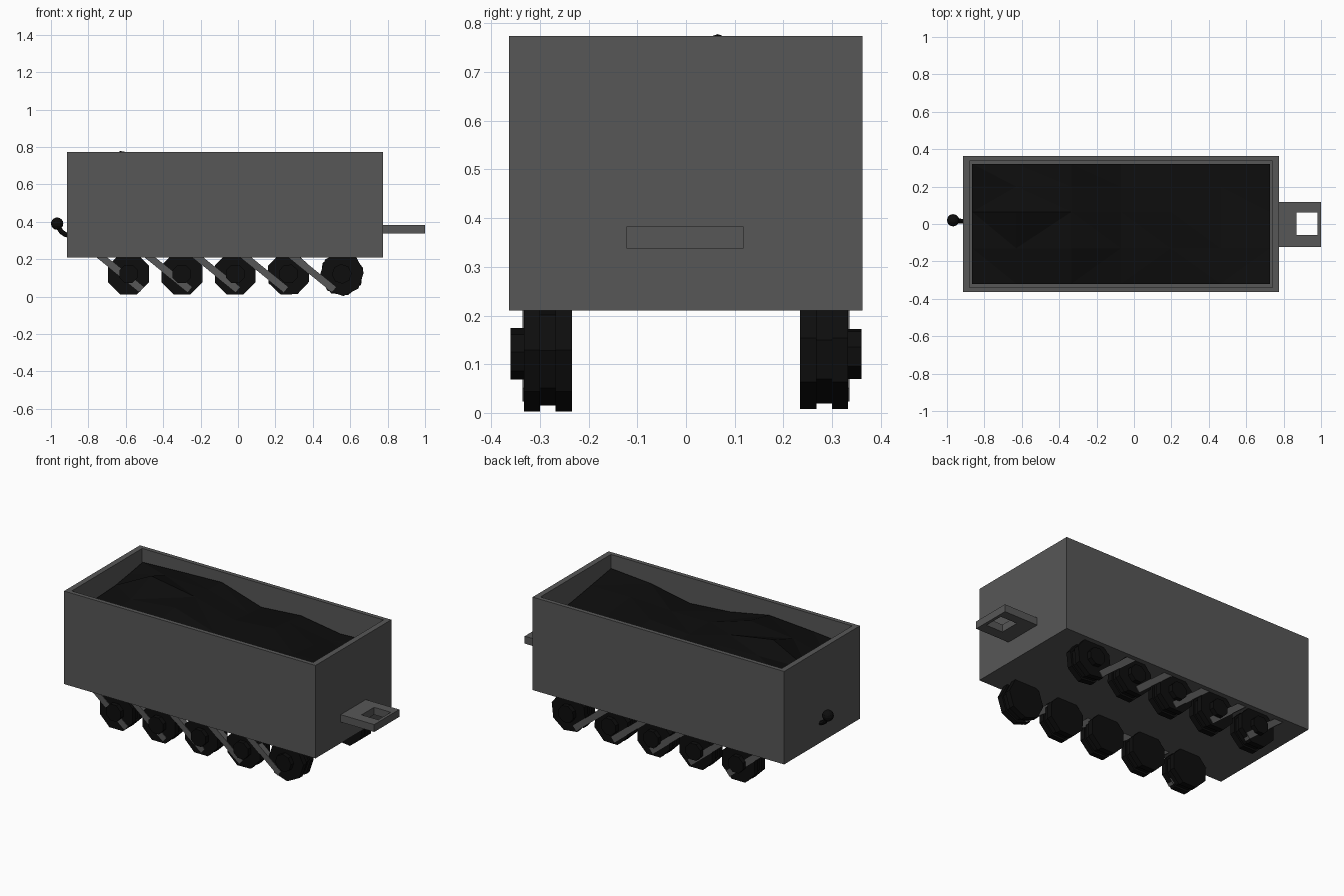
import bpy, bmesh, math
from mathutils import Vector, Matrix

if "Cube" in bpy.data.objects:
    bpy.data.objects.remove(bpy.data.objects["Cube"])


def material(name, c):
    m = bpy.data.materials.new(name)
    m.diffuse_color = (c, c, c, 1)
    m.use_nodes = True
    m.node_tree.nodes["Principled BSDF"].inputs["Base Color"].default_value = m.diffuse_color
    return m


GREY = material("dark_grey", 0.095)
BLACK = material("black", 0.004)


def finish(name, bm, mat):
    bmesh.ops.recalc_face_normals(bm, faces=bm.faces)
    me = bpy.data.meshes.new(name)
    bm.to_mesh(me)
    bm.free()
    me.materials.append(mat)
    ob = bpy.data.objects.new(name, me)
    bpy.context.collection.objects.link(ob)
    return ob


def box(bm, lo, hi):
    lo, hi = Vector(lo), Vector(hi)
    mat = Matrix.Translation((lo + hi) / 2) @ Matrix.Diagonal((*(hi - lo), 1))
    return bmesh.ops.create_cube(bm, size=1, matrix=mat)["verts"]


# Open-topped wagon body: inset the top face and sink it
bm = bmesh.new()
box(bm, (-0.913, -0.364, 0.21), (0.775, 0.363, 0.774))
top = max(bm.faces, key=lambda f: f.calc_center_median().z)
bmesh.ops.inset_region(bm, faces=[top], thickness=0.048)
for v in top.verts:
    v.co.y *= 1.025
sunk = bmesh.ops.extrude_face_region(bm, geom=[top])["geom"]
bmesh.ops.translate(bm, vec=(0, 0, -0.45), verts=[g for g in sunk if isinstance(g, bmesh.types.BMVert)])
bmesh.ops.delete(bm, geom=[top] if top.is_valid else [], context="FACES_ONLY")
finish("wagon_body", bm, GREY)

# Uneven coal heap: rows run from front to back
ys = (-0.32, -0.13, 0.065, 0.2, 0.322)
heights = ((0.66, 0.68, 0.70, 0.65, 0.63, 0.68, 0.70),
           (0.65, 0.71, 0.74, 0.66, 0.66, 0.67, 0.67),
           (0.66, 0.778, 0.73, 0.66, 0.68, 0.65, 0.64),
           (0.68, 0.73, 0.72, 0.65, 0.67, 0.63, 0.63),
           (0.70, 0.71, 0.72, 0.64, 0.66, 0.62, 0.63))
bm = bmesh.new()
rows = [[bm.verts.new((-0.865 + 1.592 * i / 6 + (-0.03 if i == 1 else 0), y, z)) for i, z in enumerate(hs)]
        for y, hs in zip(ys, heights)]
for a, b in zip(rows, rows[1:]):
    for i in range(6):
        bm.faces.new((a[i], a[i + 1], b[i + 1], b[i]))
bmesh.ops.triangulate(bm, faces=bm.faces)
finish("coal", bm, BLACK)

# Hitch plate with a square hole, made from four bars around the hole
bm = bmesh.new()
xs, hy = (0.775, 0.87, 0.982, 1.0), (-0.122, -0.058, 0.062, 0.118)
grid = [[bm.verts.new((x, y, 0.338)) for y in hy] for x in xs]
cells = [bm.faces.new((grid[i][j], grid[i + 1][j], grid[i + 1][j + 1], grid[i][j + 1]))
         for i in range(3) for j in range(3) if (i, j) != (1, 1)]
up = bmesh.ops.extrude_face_region(bm, geom=cells, use_keep_orig=True)["geom"]
bmesh.ops.translate(bm, vec=(0, 0, 0.045), verts=[g for g in up if isinstance(g, bmesh.types.BMVert)])
finish("hitch_plate", bm, GREY)

# Ball hook on the rear end with a curved stem
bm = bmesh.new()
bmesh.ops.create_uvsphere(bm, u_segments=12, v_segments=8, radius=0.033,
                          matrix=Matrix.Translation((-0.967, 0.02, 0.39)))
path = [Vector(p) for p in ((-0.962, 0.02, 0.375), (-0.945, 0.017, 0.347), (-0.925, 0.015, 0.333), (-0.9, 0.015, 0.325))]
for a, b in zip(path, path[1:]):
    rot = (b - a).to_track_quat("Z", "Y").to_matrix().to_4x4()
    bmesh.ops.create_cone(bm, cap_ends=True, segments=8, radius1=0.013, radius2=0.013, depth=(b - a).length + 0.006,
                          matrix=Matrix.Translation((a + b) / 2) @ rot)
finish("ball_hook", bm, BLACK)

# Octagonal grooved wheels with hubs, plus slanted struts, on both sides
PROFILE = ((0.234, 0.118), (0.268, 0.118), (0.268, 0.106), (0.300, 0.106),
           (0.300, 0.118), (0.333, 0.118), (0.333, 0.053), (0.361, 0.053))
for side, label in ((-1, "front"), (1, "back")):
    for k in range(5):
        cx, cz = -0.585 + 0.285 * k, 0.121
        turn = math.radians((22.5, 22.5, 22.5, 24, 4 if side < 0 else 16)[k])
        bm = bmesh.new()
        rings = [[bm.verts.new((cx + r * math.cos(turn + n * math.pi / 4), side * y,
                                cz + r * math.sin(turn + n * math.pi / 4))) for n in range(8)]
                 for y, r in PROFILE]
        for a, b in zip(rings, rings[1:]):
            for n in range(8):
                bm.faces.new((a[n], a[n - 1], b[n - 1], b[n]))
        bm.faces.new(rings[0])
        bm.faces.new(rings[-1])
        finish(f"{label}_wheel_{k + 1}", bm, BLACK)

        # Strut from the body's underside down across the wheel
        bm = bmesh.new()
        sx = -0.515 + 0.257 * k
        verts = box(bm, (-0.34, -0.018, -0.018), (0, 0.018, 0.018))
        bmesh.ops.transform(bm, verts=verts, matrix=Matrix.Translation((sx, side * 0.318, 0.037))
                            @ Matrix.Rotation(math.radians(39), 4, "Y"))
        finish(f"{label}_strut_{k + 1}", bm, GREY)
